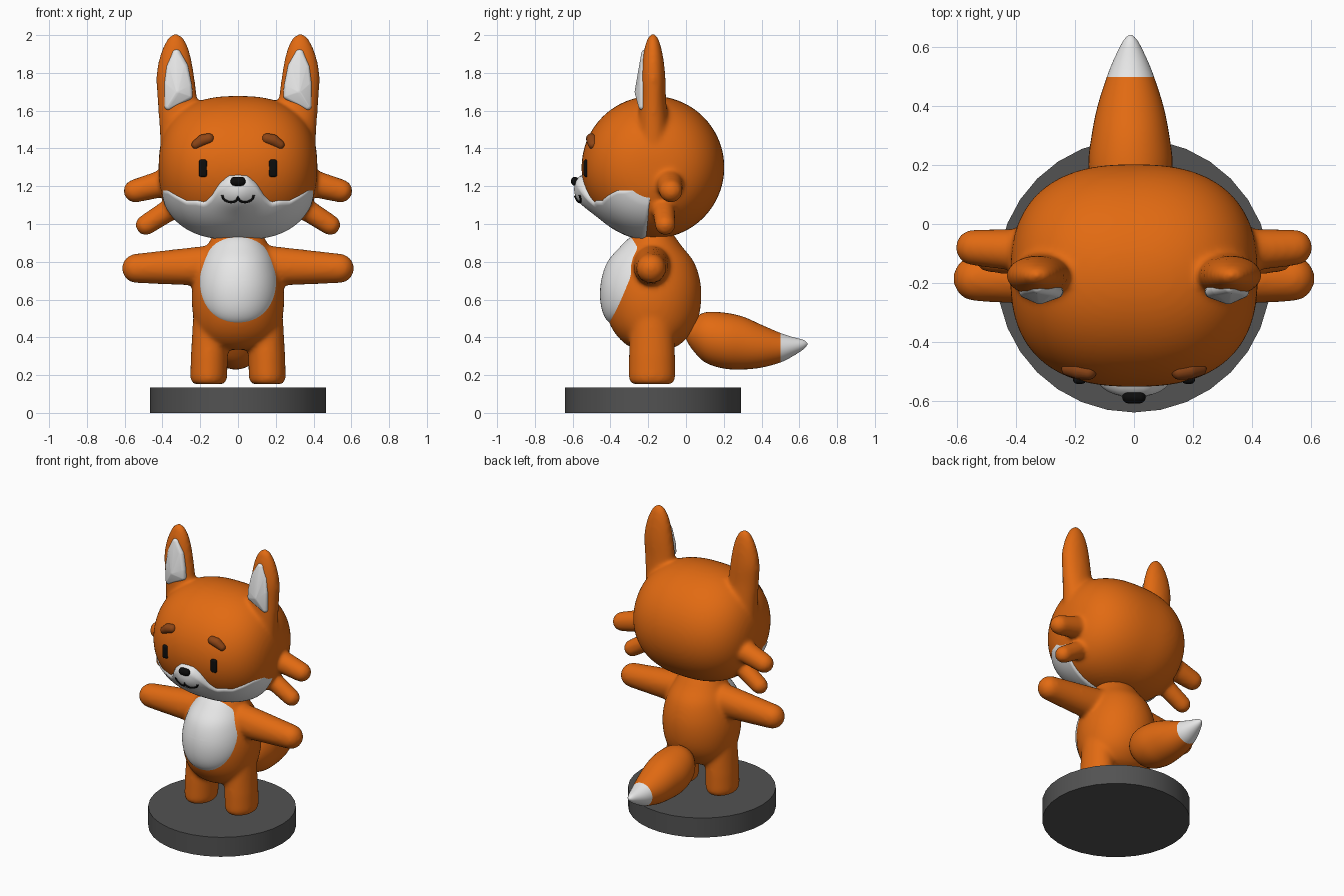
import bpy, bmesh, math
from mathutils import Vector
from math import sin, cos, pi, asin, exp, sqrt

if "Cube" in bpy.data.objects:
    bpy.data.objects.remove(bpy.data.objects["Cube"])


def mat(name, r, g, b):
    m = bpy.data.materials.new(name)
    m.diffuse_color = (r, g, b, 1)
    m.use_nodes = True
    m.node_tree.nodes["Principled BSDF"].inputs["Base Color"].default_value = m.diffuse_color
    return m


ORANGE = mat("orange fur", 0.76, 0.145, 0.006)
WHITE = mat("white fur", 0.8, 0.8, 0.8)
BROWN = mat("brown brow", 0.27, 0.06, 0.008)
BLACK = mat("black", 0.004, 0.004, 0.004)
GREY = mat("grey stand", 0.085, 0.085, 0.085)


def finish(bm, name, *mats, blend=False):
    bmesh.ops.recalc_face_normals(bm, faces=bm.faces)
    me = bpy.data.meshes.new(name)
    bm.to_mesh(me)
    bm.free()
    for m in mats:
        me.materials.append(m)
    me.polygons.foreach_set("use_smooth", [True] * len(me.polygons))
    ob = bpy.data.objects.new(name, me)
    bpy.context.collection.objects.link(ob)
    if blend:  # fuse overlapping parts with soft joints
        r = ob.modifiers.new("fuse", 'REMESH')
        r.mode, r.voxel_size, r.use_smooth_shade = 'VOXEL', 0.012, True
        s = ob.modifiers.new("soften", 'SMOOTH')
        s.factor, s.iterations = 0.5, 12
    return ob


def catmull(rows, steps=4):
    out = []
    for i in range(len(rows) - 1):
        a, b, c, d = (rows[min(max(i + k, 0), len(rows) - 1)] for k in (-1, 0, 1, 2))
        for s in range(steps):
            t = s / steps
            out.append([0.5 * (2 * q + (r - p) * t + (2 * p - 5 * q + 4 * r - w) * t * t
                               + (3 * q - p - 3 * r + w) * t ** 3)
                        for p, q, r, w in zip(a, b, c, d)])
    return out + [list(rows[-1])]


def loft(bm, rows, axis, n=40):
    """rows: position on axis, two centre coordinates, two radii"""
    rings = []
    for p, cu, cv, ru, rv in rows:
        ring = []
        for k in range(n):
            a = 2 * pi * k / n
            co = [cu + ru * cos(a), cv + rv * sin(a)]
            co.insert(axis, p)
            ring.append(bm.verts.new(co))
        rings.append(ring)
    for A, B in zip(rings, rings[1:]):
        for k in range(n):
            bm.faces.new((A[k], A[k - 1], B[k - 1], B[k]))
    bm.faces.new(rings[0])
    bm.faces.new(rings[-1][::-1])


def hull(bm, balls, sq=(1, 1, 1)):
    """convex skin around balls (x, y, z, radius), squashed by sq"""
    vs = []
    for x, y, z, r in balls:
        for i in range(13):
            for k in range(24 if 0 < i < 12 else 1):
                t, a = pi * i / 12, 2 * pi * k / 24
                d = (sin(t) * cos(a), sin(t) * sin(a), cos(t))
                vs.append(bm.verts.new([c + r * s * e for c, s, e in zip((x, y, z), sq, d)]))
    bmesh.ops.convex_hull(bm, input=vs)
    bmesh.ops.delete(bm, geom=[v for v in vs if v.is_valid and not v.link_faces], context='VERTS')


def grid(bm, rows):
    vs = [[bm.verts.new(p) for p in r] for r in rows]
    for A, B in zip(vs, vs[1:]):
        for k in range(len(A) - 1):
            bm.faces.new((A[k], A[k + 1], B[k + 1], B[k]))


def lerp(table, x):
    for a, b in zip(table, table[1:]):
        if x <= b[0]:
            t = max(0, (x - a[0]) / (b[0] - a[0]))
            return [p + (q - p) * t for p, q in zip(a, b)]
    return table[-1]


# Head surface: a rounded drum turned about the x axis
CY, CZ = -0.175, 1.30


def head_r(x):
    return 0.378 * max(0, 1 - abs(x / 0.42) ** 2.5) ** 0.4


def head_pt(x, phi, off=0):
    r = head_r(x) + off
    return Vector((x, CY - r * cos(phi), CZ + r * sin(phi)))


def head_y(x, z):
    return CY - sqrt(head_r(x) ** 2 - (z - CZ) ** 2)


def muzzle(x, phi):
    z = CZ + head_r(x) * sin(phi)
    return 0.05 * exp(-(x / 0.11) ** 2 - ((z - 1.17) / 0.09) ** 2)


# Head with ears and cheek tufts
bm = bmesh.new()
xs = [0.4199 * sin(pi / 2 * (i / 24 - 1)) for i in range(49)]
loft(bm, [(x, CY, CZ, head_r(x), head_r(x)) for x in xs], 0, 64)
EAR = [(1.30, .295, CY, .11, .10), (1.5, .305, CY, .11, .085), (1.65, .32, CY, .106, .07),
       (1.78, .332, CY, .101, .066), (1.88, .332, CY, .084, .055), (1.95, .33, CY, .06, .04),
       (1.99, .33, CY, .035, .025), (2.008, .33, CY, .01, .01)]
for s in (-1, 1):
    loft(bm, catmull([(z, s * x, y, a, b) for z, x, y, a, b in EAR]), 2)
    hull(bm, [(s * .36, -.09, 1.225, .075), (s * .545, -.08, 1.175, .062)])
    hull(bm, [(s * .34, -.12, 1.09, .06), (s * .488, -.11, .995, .055)])
finish(bm, "head", ORANGE, blend=True)

# Torso with arms and legs
TORSO = [(.335, 0, CY, .10, .08), (.36, 0, CY, .16, .14), (.42, 0, CY, .21, .20),
         (.5, 0, CY, .235, .24), (.6, 0, CY, .245, .256), (.7, 0, CY, .235, .25),
         (.8, 0, CY, .205, .217), (.88, 0, CY, .165, .155), (.95, 0, CY, .13, .105)]
torso_rows = catmull(TORSO)
bm = bmesh.new()
loft(bm, torso_rows, 2, 64)
LEG = [(.152, .155, -.18, .075, .10), (.16, .155, -.18, .09, .115), (.185, .155, -.18, .098, .123),
       (.3, .152, -.18, .098, .122), (.5, .14, -.18, .098, .115)]
for s in (-1, 1):
    loft(bm, [(z, s * x, y, a, b) for z, x, y, a, b in LEG], 2)
    hull(bm, [(s * .12, -.18, .79, .10), (s * .25, -.185, .768, .093), (s * .537, -.185, .765, .078)])
finish(bm, "body", ORANGE, blend=True)

# Belly patch following the torso
bm = bmesh.new()
rows = []
for i in range(17):
    rho = max(0.001, sin(pi / 2 * i / 16))
    row = []
    for k in range(65):
        a = 2 * pi * k / 64
        f = rho / (abs(cos(a)) ** 2.2 + abs(sin(a)) ** 2.2) ** (1 / 2.2)
        x, z = .207 * f * cos(a), .705 + .232 * f * sin(a)
        rx, ry = lerp(torso_rows, z)[3:]
        y = CY - ry * sqrt(max(0, 1 - (x / rx) ** 2))
        row.append((x, y + .012 - .036 * sqrt(1 - rho ** 4), z))
    rows.append(row)
grid(bm, rows)
bmesh.ops.remove_doubles(bm, verts=bm.verts, dist=0.0005)
finish(bm, "belly_patch", WHITE)

# White face mask with raised muzzle
TOP = [(0, 1.262), (.05, 1.258), (.1, 1.215), (.14, 1.15), (.175, 1.118), (.22, 1.128),
       (.27, 1.125), (.33, 1.155), (.37, 1.178), (.4, 1.175)]
ts = [0, .01, .025, .05] + [.05 + .9 * i / 24 for i in range(1, 25)] + [.975, .99, 1]
bm = bmesh.new()
rows = []
for i in range(81):
    x = .4 * sin(pi / 2 * (i / 40 - 1))
    top = asin(max(-1, (lerp(TOP, abs(x))[1] - CZ) / head_r(x)))
    row = []
    for t in ts:
        phi = top + (math.radians(-85) - top) * t
        e = min(1, min(t, 1 - t) / .05, (.4 - abs(x)) / .012) ** 0.5
        row.append(head_pt(x, phi, -.01 + (.02 + muzzle(x, phi)) * e))
    rows.append(row)
grid(bm, rows)
finish(bm, "face_mask", WHITE)

# Inner ears, eyes, eyebrows
for s, side in ((-1, "left"), (1, "right")):
    bm = bmesh.new()
    hull(bm, [(s * x, y, z, r) for x, y, z, r in (
        (.368, -.23, 1.625, .022), (.262, -.23, 1.68, .022), (.265, -.23, 1.73, .022),
        (.37, -.23, 1.74, .02), (.288, -.22, 1.83, .025), (.358, -.22, 1.83, .022),
        (.326, -.212, 1.9, .025), (.32, -.24, 1.70, .032))])
    finish(bm, side + "_inner_ear", WHITE)
    bm = bmesh.new()
    hull(bm, [(s * x, head_y(.185, z) + .002, z, .013)
              for x in (.176, .194) for z in (1.262, 1.328)])
    finish(bm, side + "_eye", BLACK)
    bm = bmesh.new()
    hull(bm, [(s * x, head_y(x, z) + .006, z, r) for x, z, r in
              ((.155, 1.452, .028), (.187, 1.443, .031), (.222, 1.42, .024))])
    finish(bm, side + "_eyebrow", BROWN)

# Nose
bm = bmesh.new()
hull(bm, [(-.016, -.588, 1.226, .024), (.016, -.588, 1.226, .024)], (1, .9, 1))
finish(bm, "nose", BLACK)

# Mouth line
cu = bpy.data.curves.new("mouth", 'CURVE')
cu.dimensions, cu.bevel_depth, cu.bevel_resolution = '3D', 0.006, 2
sp = cu.splines.new('POLY')
sp.points.add(32)
for i, p in enumerate(sp.points):
    x = -.084 + .168 * i / 32
    z = 1.15 - .034 * sqrt(max(0, 1 - ((abs(x) - .042) / .042) ** 2))
    phi = asin((z - CZ) / (head_r(x) + .05))
    p.co = (*head_pt(x, phi, .012 + muzzle(x, phi)), 1)
cu.materials.append(BLACK)
bpy.context.collection.objects.link(bpy.data.objects.new("mouth", cu))

# Tail with white tip
TAIL = [(-.005, .42, .02, .02), (.03, .415, .075, .075), (.1, .40, .125, .132),
        (.2, .383, .143, .148), (.3, .37, .132, .14), (.4, .353, .112, .113), (.5, .345, .08, .078),
        (.56, .35, .056, .053), (.62, .361, .026, .026), (.642, .365, .006, .006)]
bm = bmesh.new()
loft(bm, catmull([(y, -.012, z, a, b) for y, z, a, b in TAIL]), 1)
for f in bm.faces:
    f.material_index = int(f.calc_center_median().y > .5)
finish(bm, "tail", ORANGE, WHITE)

# Round stand
bpy.ops.mesh.primitive_cylinder_add(vertices=32, radius=.465, depth=.135, location=(0, CY, .0675))
stand = bpy.context.object
stand.name = "stand"
stand.data.materials.append(GREY)
bpy.ops.object.shade_smooth_by_angle()
